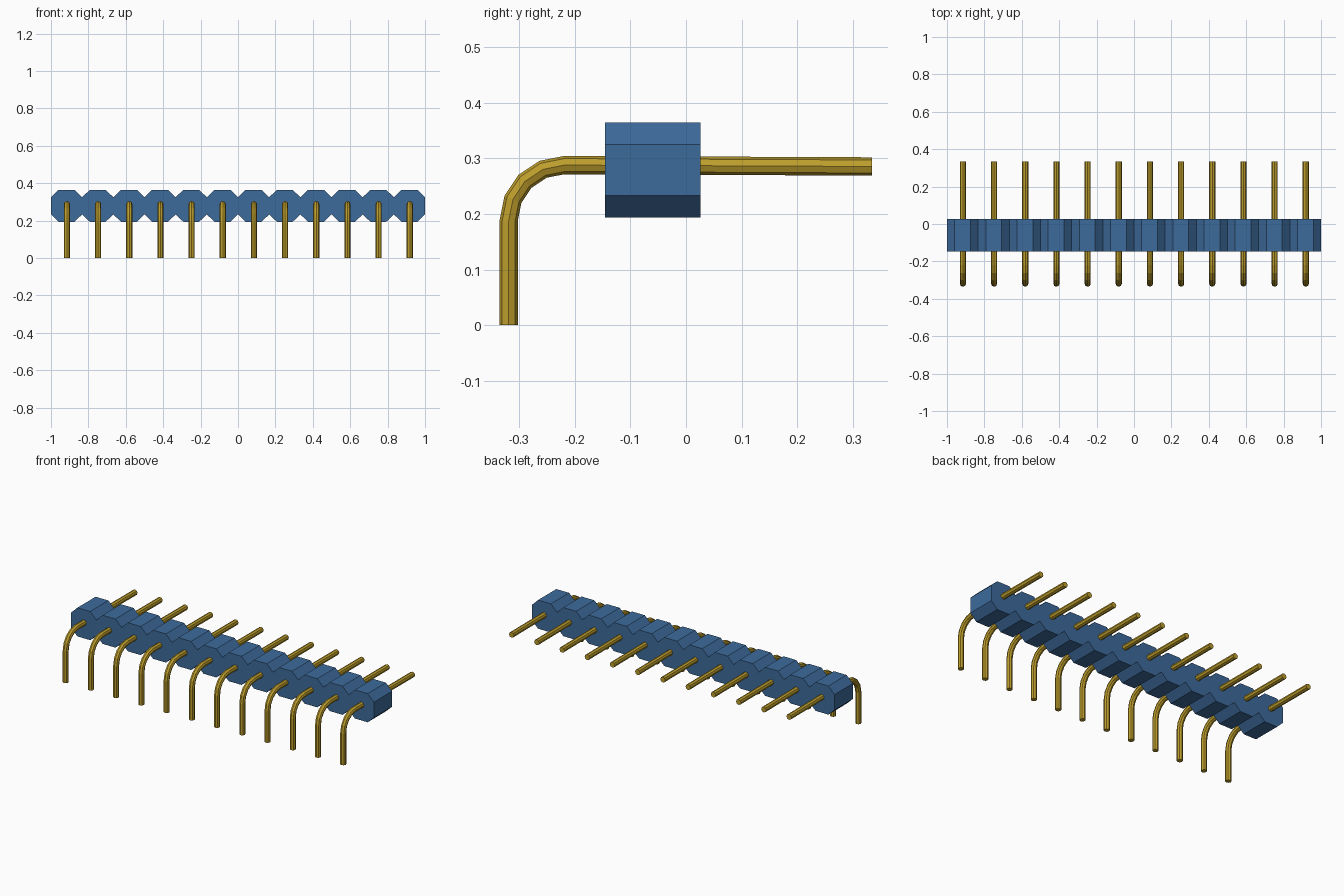
import bpy
import bmesh
from math import sin, cos, pi
from mathutils import Vector

if "Cube" in bpy.data.objects:
    bpy.data.objects.remove(bpy.data.objects["Cube"], do_unlink=True)

COUNT = 12
PITCH = 2.0 / COUNT


def material(name, color):
    mat = bpy.data.materials.new(name)
    mat.use_nodes = True
    mat.diffuse_color = (*color, 1)
    mat.node_tree.nodes["Principled BSDF"].inputs["Base Color"].default_value = (*color, 1)
    return mat


def finish(name, bm, mat):
    bmesh.ops.recalc_face_normals(bm, faces=bm.faces)
    mesh = bpy.data.meshes.new(name)
    bm.to_mesh(mesh)
    bm.free()
    mesh.materials.append(mat)
    obj = bpy.data.objects.new(name, mesh)
    bpy.context.collection.objects.link(obj)
    return obj


blue = material("blue plastic", (0.047, 0.147, 0.33))
gold = material("gold metal", (0.51, 0.34, 0.025))


# Housing: a row of chamfered blocks, extruded from front to back
def housing():
    chamfer = 0.041
    z_bottom, z_low, z_high, z_top = 0.194, 0.233, 0.325, 0.365
    top, bottom = [(-1, z_high)], [(-1, z_low)]
    for i in range(COUNT):
        x0, x1 = -1 + i * PITCH, -1 + (i + 1) * PITCH
        top += [(x0 + chamfer, z_top), (x1 - chamfer, z_top), (x1, z_high)]
        bottom += [(x0 + chamfer, z_bottom), (x1 - chamfer, z_bottom), (x1, z_low)]
    bm = bmesh.new()
    face = bm.faces.new([bm.verts.new((x, -0.146, z)) for x, z in bottom + top[::-1]])
    geom = bmesh.ops.extrude_face_region(bm, geom=[face])["geom"]
    verts = [g for g in geom if isinstance(g, bmesh.types.BMVert)]
    bmesh.ops.translate(bm, verts=verts, vec=(0, 0.172, 0))
    return finish("housing", bm, blue)


# Pin: eight-sided rod that rises, bends through a quarter turn and runs to the back
def pin_mesh_object():
    radius, bend, sides = 0.0165, 0.1, 8
    stations = [((-0.319, 0.0), 0)]
    for k in range(5):
        a = k * pi / 8
        stations.append(((-0.219 - bend * cos(a), 0.188 + bend * sin(a)), a))
    stations.append(((0.335, 0.2855), pi / 2))
    bm = bmesh.new()
    rings = []
    for (y, z), a in stations:
        across = Vector((0, -cos(a), sin(a)))
        ring = []
        for s in range(sides):
            t = 2 * pi * s / sides
            p = Vector((0, y, z)) + radius * (cos(t) * across + sin(t) * Vector((1, 0, 0)))
            ring.append(bm.verts.new(p))
        rings.append(ring)
    for r0, r1 in zip(rings, rings[1:]):
        for s in range(sides):
            n = (s + 1) % sides
            bm.faces.new((r0[s], r0[n], r1[n], r1[s]))
    bm.faces.new(rings[0])
    bm.faces.new(rings[-1])
    return finish("pin_1", bm, gold)


housing()

# Row of identical pins, one through each block
first = pin_mesh_object()
for i in range(COUNT):
    pin = first
    if i:
        pin = bpy.data.objects.new(f"pin_{i + 1}", first.data)
        bpy.context.collection.objects.link(pin)
    pin.location.x = -1 + (i + 0.5) * PITCH + 0.002
